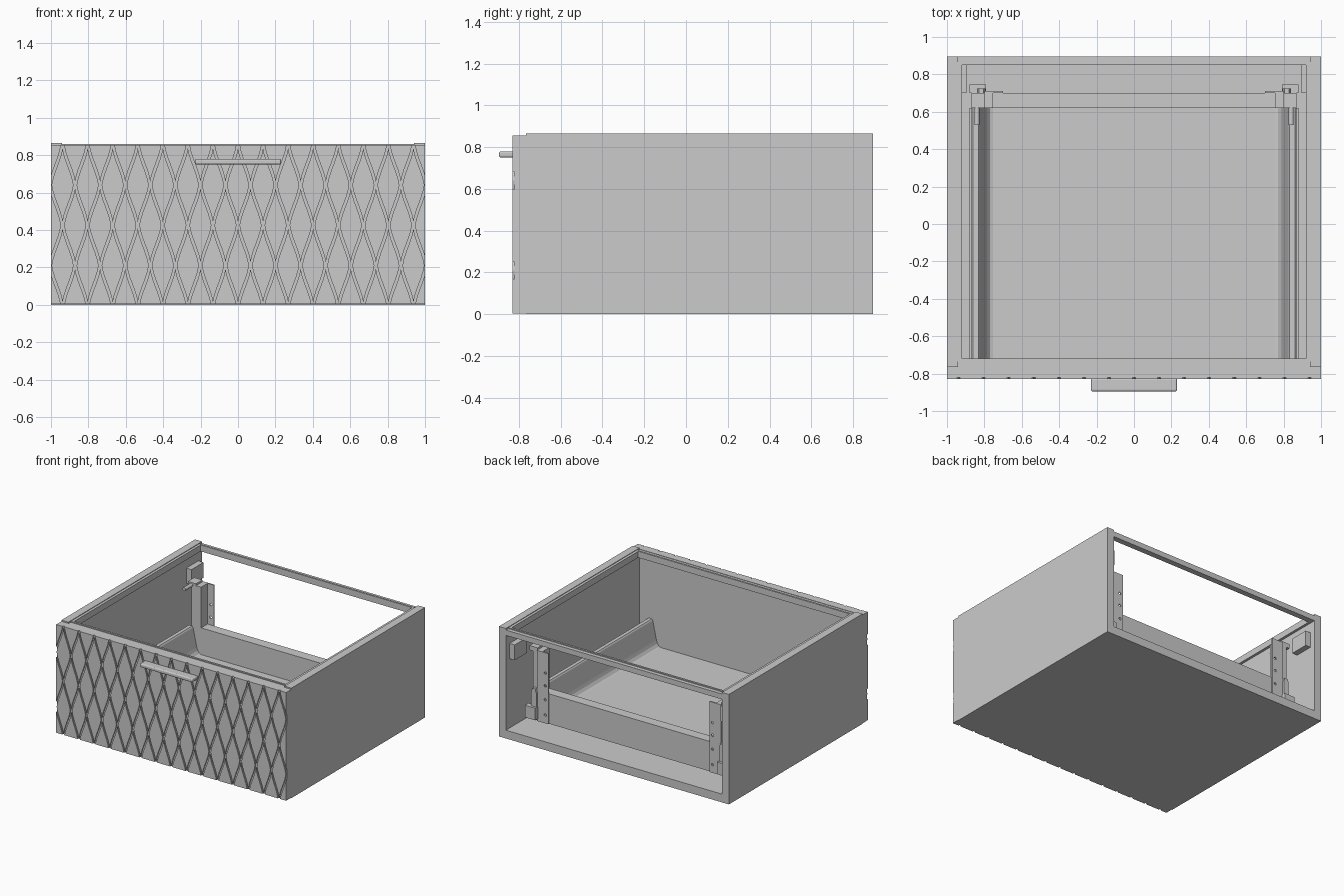
import bpy, bmesh, math
from mathutils import Vector

if "Cube" in bpy.data.objects:
    bpy.data.objects.remove(bpy.data.objects["Cube"])


def finish(name, bm):
    bmesh.ops.recalc_face_normals(bm, faces=bm.faces)
    me = bpy.data.meshes.new(name)
    bm.to_mesh(me)
    bm.free()
    ob = bpy.data.objects.new(name, me)
    bpy.context.collection.objects.link(ob)
    return ob


def box(name, x0, x1, y0, y1, z0, z1, bevel=0):
    bm = bmesh.new()
    bmesh.ops.create_cube(bm, size=1)
    for v in bm.verts:
        v.co = Vector(((x0 + x1) / 2 + v.co.x * (x1 - x0),
                       (y0 + y1) / 2 + v.co.y * (y1 - y0),
                       (z0 + z1) / 2 + v.co.z * (z1 - z0)))
    ob = finish(name, bm)
    if bevel:
        m = ob.modifiers.new("bevel", 'BEVEL')
        m.width, m.segments = bevel, 3
    return ob


def pair(name, x0, x1, *rest):
    # same box on the right and, mirrored, on the left
    box(name + "_right", x0, x1, *rest)
    box(name + "_left", -x1, -x0, *rest)


def extrude_y(name, profile, y0, y1):
    # x,z profile swept along y
    bm = bmesh.new()
    f = bm.faces.new([bm.verts.new((x, y0, z)) for x, z in profile])
    r = bmesh.ops.extrude_face_region(bm, geom=[f])
    vs = [g for g in r["geom"] if isinstance(g, bmesh.types.BMVert)]
    bmesh.ops.translate(bm, verts=vs, vec=(0, y1 - y0, 0))
    return finish(name, bm)


def cylinders(name, centres, radius, depth, n=16):
    # cylinders lying along y
    bm = bmesh.new()
    for c in centres:
        r = bmesh.ops.create_cone(bm, cap_ends=True, segments=n, radius1=radius,
                                  radius2=radius, depth=depth)
        for v in r["verts"]:
            x, y, z = v.co
            v.co = Vector((x, z, y)) + Vector(c)
    return finish(name, bm)


# Carcass: sides, bottom, top rails and the inner lip frame
pair("side_panel", 0.94, 1.0, -0.765, 0.895, 0.0, 0.865)
box("bottom_panel", -0.94, 0.94, -0.765, 0.895, 0.0, 0.065)
box("back_rail", -0.94, 0.94, 0.865, 0.895, 0.81, 0.852)
box("front_rail", -0.94, 0.94, -0.765, -0.735, 0.81, 0.852)
pair("side_lip", 0.92, 0.94, -0.735, 0.865, 0.81, 0.86)
box("back_lip", -0.92, 0.92, 0.85, 0.865, 0.81, 0.86)
box("front_lip", -0.92, 0.92, -0.735, -0.72, 0.81, 0.86)

# Drawer front: slab with raised ogee tiles leaving a lattice of grooves
FRONT, BASE, TOP = -0.83, -0.82, 0.855
box("drawer_front", -1.0, 1.0, BASE, -0.765, 0.004, TOP)
bm = bmesh.new()
PX, HZ, N = 0.134, 0.215, 6
for row in range(-4, 2):
    zc = 0.64 + row * HZ
    for k in range(-8, 9):
        xc = PX * (k + 0.5 * (row % 2))
        right = []
        for i in range(N * 2 + 1):
            t = i / N - 1
            ogee = 0.5 + 0.5 * math.cos(math.pi * t)
            w = 0.5 * ogee + 0.5 * (1 - abs(t))
            right.append((0.88 * w * PX / 2, 0.92 * t * HZ))
        loop = right + [(-x, z) for x, z in right[-2:0:-1]]
        bm.faces.new([bm.verts.new((xc + x, BASE, zc + z)) for x, z in loop])
for co, no in (((1, 0, 0), (1, 0, 0)), ((-1, 0, 0), (-1, 0, 0)),
               ((0, 0, TOP), (0, 0, 1)), ((0, 0, 0.004), (0, 0, -1))):
    bmesh.ops.bisect_plane(bm, geom=bm.verts[:] + bm.edges[:] + bm.faces[:],
                           plane_co=co, plane_no=no, clear_outer=True)
r = bmesh.ops.extrude_discrete_faces(bm, faces=bm.faces[:])
for f in r["faces"]:
    for v in f.verts:
        v.co.y = FRONT
finish("front_tiles", bm)

# Handle
box("handle", -0.23, 0.23, -0.895, -0.825, 0.75, 0.78, 0.009)

# Drawer tray: floor, back and sloped side profiles
box("drawer_floor", -0.77, 0.77, -0.765, 0.65, 0.105, 0.13)
box("drawer_back", -0.755, 0.755, 0.62, 0.70, 0.105, 0.34)
side = [(0.755, 0.105), (0.755, 0.13), (0.77, 0.135), (0.785, 0.155), (0.793, 0.18),
        (0.825, 0.325), (0.832, 0.335), (0.86, 0.335), (0.87, 0.325), (0.87, 0.105)]
pair("runner", 0.80, 0.88, -0.76, 0.62, 0.065, 0.115)

for s, tag in ((1, "_right"), (-1, "_left")):
    extrude_y("drawer_side" + tag, [(s * x, z) for x, z in side], -0.765, 0.62)
    # Rear flange with a row of screw holes
    xs = sorted((s * 0.70, s * 0.80))
    flange = box("post_flange" + tag, *xs, 0.70, 0.71, 0.105, 0.66)
    cut = cylinders("hole_cutter" + tag,
                    [(s * 0.727, 0.705, z) for z in (0.17, 0.29, 0.40, 0.50, 0.60)], 0.01, 0.06)
    cut.hide_render = True
    cut.hide_set(True)
    m = flange.modifiers.new("holes", 'BOOLEAN')
    m.object, m.operation = cut, 'DIFFERENCE'
    # Rod reaching forward from the post top
    rod = cylinders("post_rod" + tag, [(s * 0.84, 0.615, 0.655)], 0.014, 0.17)
    for p in rod.data.polygons:
        p.use_smooth = len(p.vertices) == 4
    # Tongue above the rear catch
    tongue = [(0.795, 0.22), (0.795, 0.33), (0.805, 0.36), (0.83, 0.36), (0.84, 0.33), (0.84, 0.22)]
    extrude_y("catch_tongue" + tag, [(s * x, z) for x, z in tongue], 0.70, 0.725)

# Rear posts, catches and wall brackets
pair("rear_post", 0.755, 0.84, 0.62, 0.70, 0.105, 0.66)
pair("post_cap", 0.80, 0.87, 0.62, 0.70, 0.64, 0.675)
pair("rear_catch", 0.79, 0.88, 0.70, 0.745, 0.125, 0.22)
pair("wall_bracket", 0.895, 0.94, 0.70, 0.85, 0.61, 0.73)
